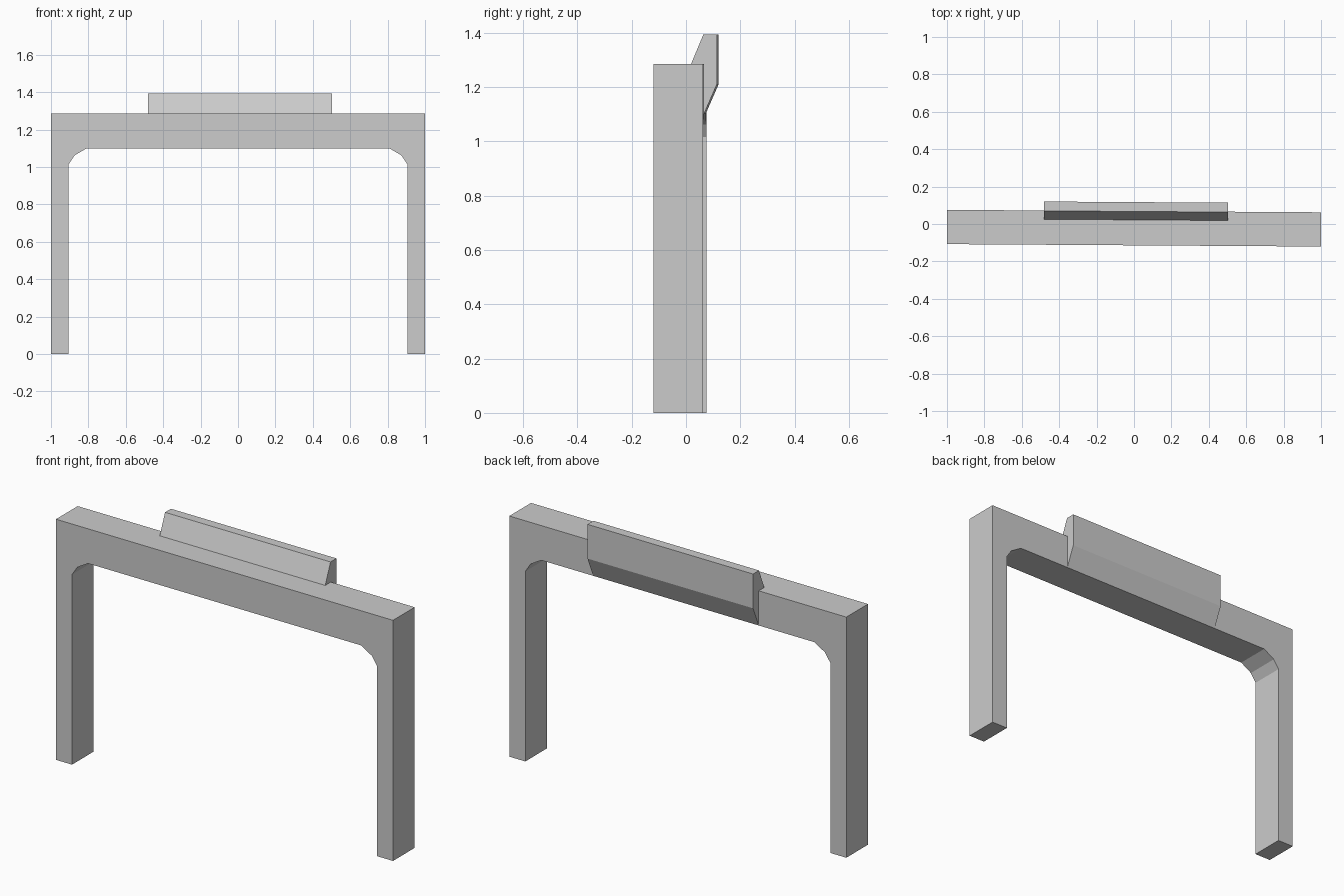
import bpy, bmesh

if "Cube" in bpy.data.objects:
    bpy.data.objects.remove(bpy.data.objects["Cube"])

SKEW = -0.0065  # the whole model is turned very slightly in plan


def prism(name, profile, place, start, end):
    """Extrude a closed 2D profile between two positions, with the plan skew."""
    bm = bmesh.new()
    face = bm.faces.new([bm.verts.new(place(a, b, start)) for a, b in profile])
    ext = bmesh.ops.extrude_face_region(bm, geom=[face])
    shift = [q - p for p, q in zip(place(0, 0, start), place(0, 0, end))]
    bmesh.ops.translate(bm, vec=shift,
                        verts=[v for v in ext["geom"] if isinstance(v, bmesh.types.BMVert)])
    for v in bm.verts:
        v.co.y += SKEW * v.co.x
    bmesh.ops.recalc_face_normals(bm, faces=bm.faces)
    mesh = bpy.data.meshes.new(name)
    bm.to_mesh(mesh)
    bm.free()
    obj = bpy.data.objects.new(name, mesh)
    bpy.context.collection.objects.link(obj)
    return obj


# Portal frame: two legs and a beam with faceted inner corners
outer_half = [(1, 1.285), (1, 0), (0.905, 0), (0.905, 1.015),
              (0.874, 1.062), (0.81, 1.10)]
frame = outer_half + [(-x, z) for x, z in reversed(outer_half)]
prism("portal_frame", frame, lambda x, z, y: (x, y, z), -0.114, 0.069)

# Bent panel that rises from the top of the beam and leans out behind it
panel = [(0.022, 1.285), (0.067, 1.393), (0.117, 1.393), (0.117, 1.21), (0.069, 1.10)]
prism("rear_panel", panel, lambda y, z, x: (x, y, z), -0.48, 0.502)
